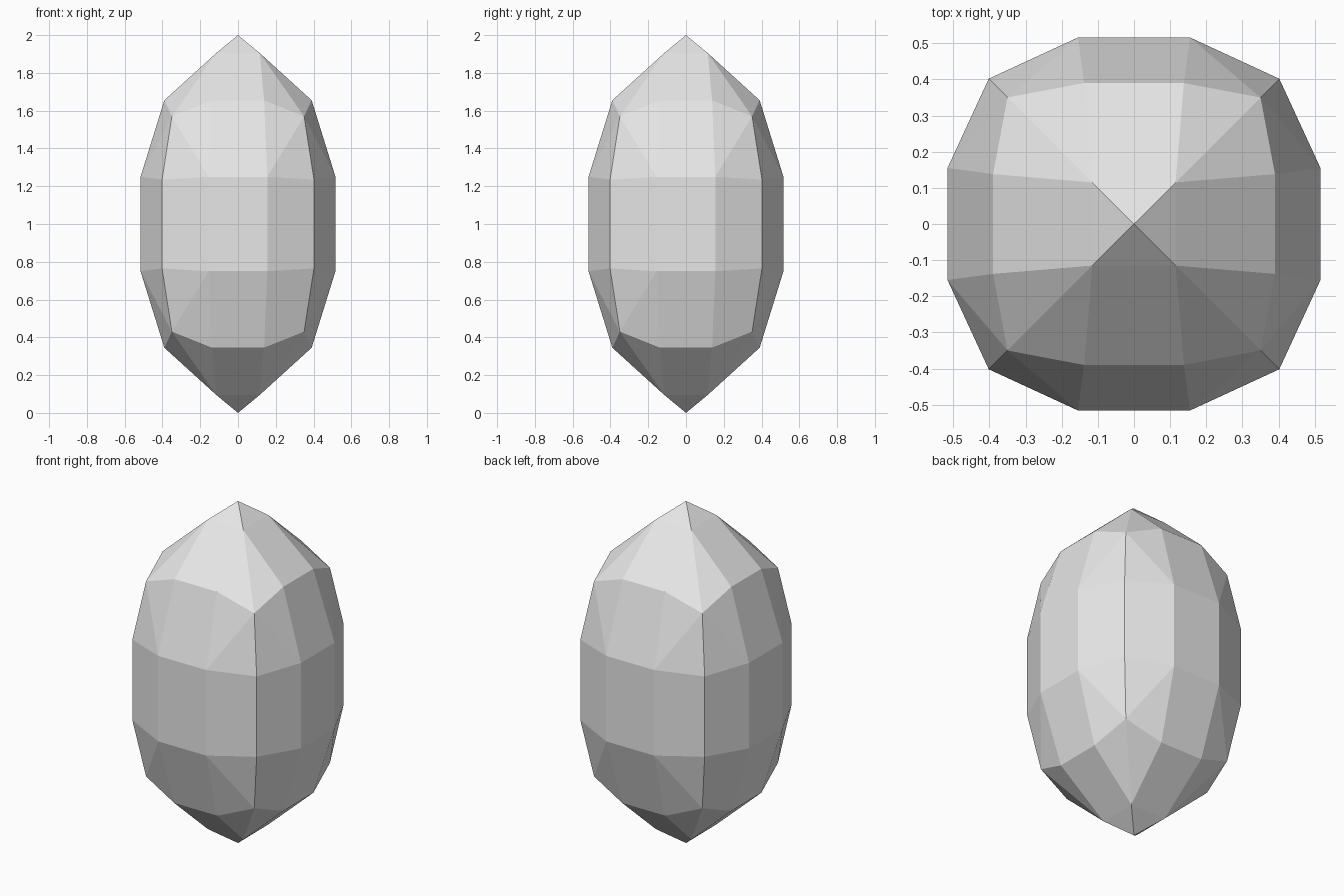
import bpy
import bmesh
from math import pi
from mathutils import Matrix, Vector

if "Cube" in bpy.data.objects:
    bpy.data.objects.remove(bpy.data.objects["Cube"], do_unlink=True)

# Plain grey stone
stone = bpy.data.materials.new("grey stone")
stone.use_nodes = True
grey = (0.8, 0.8, 0.8, 1.0)
stone.diffuse_color = grey
stone.node_tree.nodes["Principled BSDF"].inputs["Base Color"].default_value = grey

# Right half of one facet panel, measured from the crystal's middle
POINTS = {
    "tip": (0, 0, 1),
    "crown": (0.115, -0.115, 0.905),
    "shoulder": (0.138, -0.39, 0.655),
    "shoulder_corner": (0.35, -0.35, 0.57),
    "girdle": (0.155, -0.516, 0.25),
    "girdle_corner": (0.402, -0.402, 0.235),
}

bm = bmesh.new()


def point(name, turn, sx=1, sz=1):
    x, y, z = POINTS[name]
    p = Matrix.Rotation(turn, 4, "Z") @ Vector((x * sx, y, z * sz))
    return bm.verts.new(p + Vector((0, 0, 1)))


def strip(turn, names, sz):
    """Face spanning the panel between its mirrored left and right points."""
    verts = [point(n, turn, 1, sz) for n in names]
    verts += [point(n, turn, -1, sz) for n in reversed(names) if n != "tip"]
    bm.faces.new(verts)


for side in range(4):
    turn = side * pi / 2
    # Pointed ends, top and bottom
    for sz in (1, -1):
        strip(turn, ("tip", "crown"), sz)
        strip(turn, ("crown", "shoulder"), sz)
        strip(turn, ("shoulder", "girdle"), sz)
        for sx in (1, -1):
            for names in (("crown", "shoulder", "shoulder_corner"),
                          ("shoulder", "girdle", "shoulder_corner"),
                          ("shoulder_corner", "girdle", "girdle_corner")):
                bm.faces.new([point(n, turn, sx, sz) for n in names])
    # Upright middle band
    ring = [("girdle_corner", -1), ("girdle", -1), ("girdle", 1), ("girdle_corner", 1)]
    for (a, ax), (b, bx) in zip(ring, ring[1:]):
        bm.faces.new([point(a, turn, ax, 1), point(b, turn, bx, 1),
                      point(b, turn, bx, -1), point(a, turn, ax, -1)])

# Join the panels into one closed, flat-shaded stone
bmesh.ops.remove_doubles(bm, verts=bm.verts, dist=0.001)
bmesh.ops.recalc_face_normals(bm, faces=bm.faces)
mesh = bpy.data.meshes.new("crystal")
bm.to_mesh(mesh)
bm.free()
mesh.materials.append(stone)
crystal = bpy.data.objects.new("crystal", mesh)
bpy.context.collection.objects.link(crystal)
